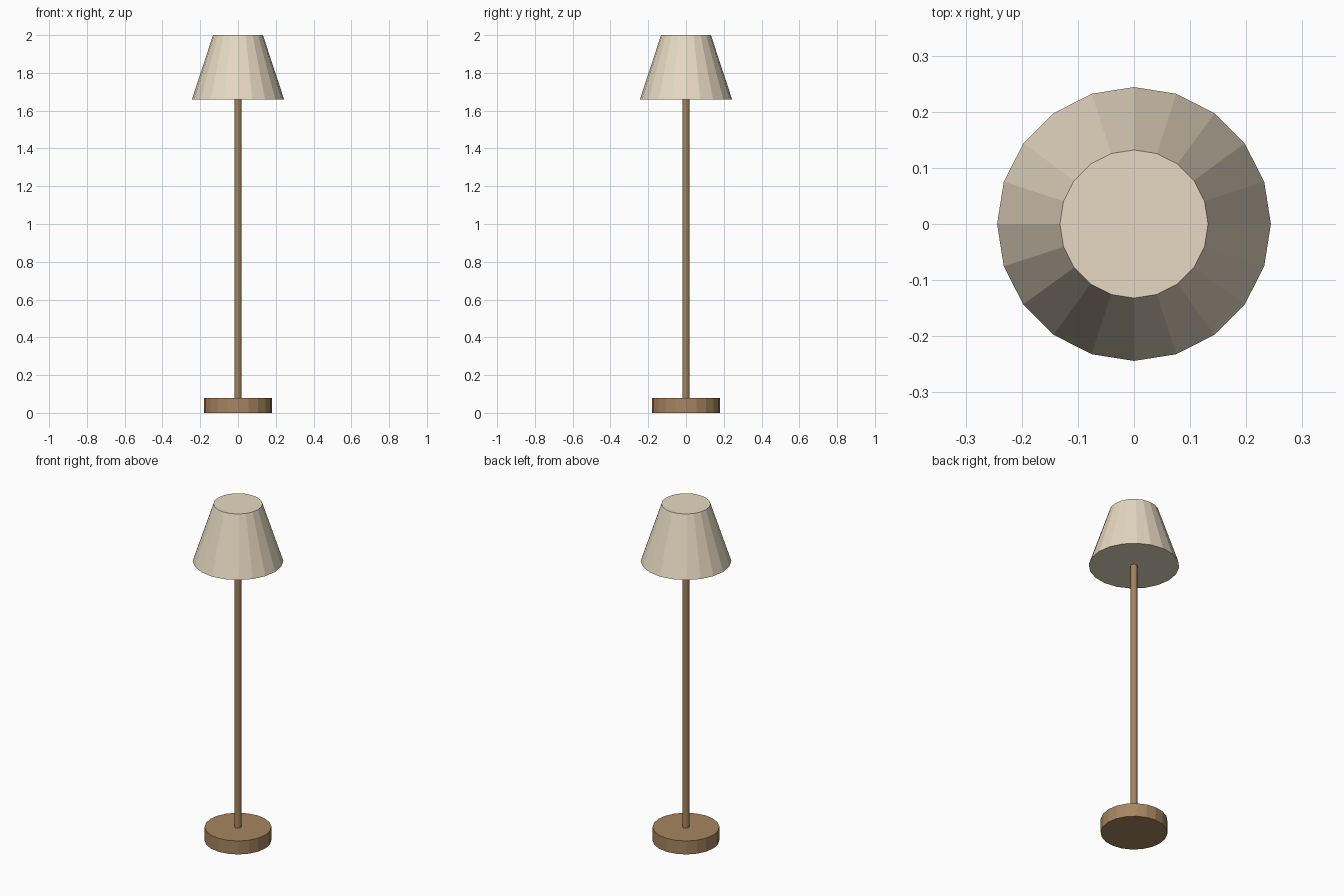
import bpy

cube = bpy.data.objects.get("Cube")
if cube:
    bpy.data.objects.remove(cube, do_unlink=True)


def srgb(r, g, b):
    def lin(c):
        c /= 255
        return c / 12.92 if c <= 0.04045 else ((c + 0.055) / 1.055) ** 2.4
    return (lin(r), lin(g), lin(b), 1.0)


def make_material(name, color):
    mat = bpy.data.materials.new(name)
    mat.use_nodes = True
    mat.diffuse_color = color
    mat.node_tree.nodes["Principled BSDF"].inputs["Base Color"].default_value = color
    return mat


def frustum(name, sides, r_bottom, r_top, z0, z1, mat):
    bpy.ops.mesh.primitive_cone_add(
        vertices=sides, radius1=r_bottom, radius2=r_top,
        depth=z1 - z0, location=(0, 0, (z0 + z1) / 2))
    obj = bpy.context.object
    obj.name = name
    obj.data.materials.append(mat)
    return obj


wood = make_material("warm_brown_wood", srgb(166, 134, 96))
fabric = make_material("cream_fabric", srgb(240, 226, 202))

# Round foot, slim pole and closed tapered shade
frustum("base", 20, 0.18, 0.18, 0.0, 0.08, wood)
frustum("pole", 12, 0.018, 0.018, 0.08, 1.66, wood)
frustum("lampshade", 20, 0.244, 0.132, 1.66, 2.0, fabric)
